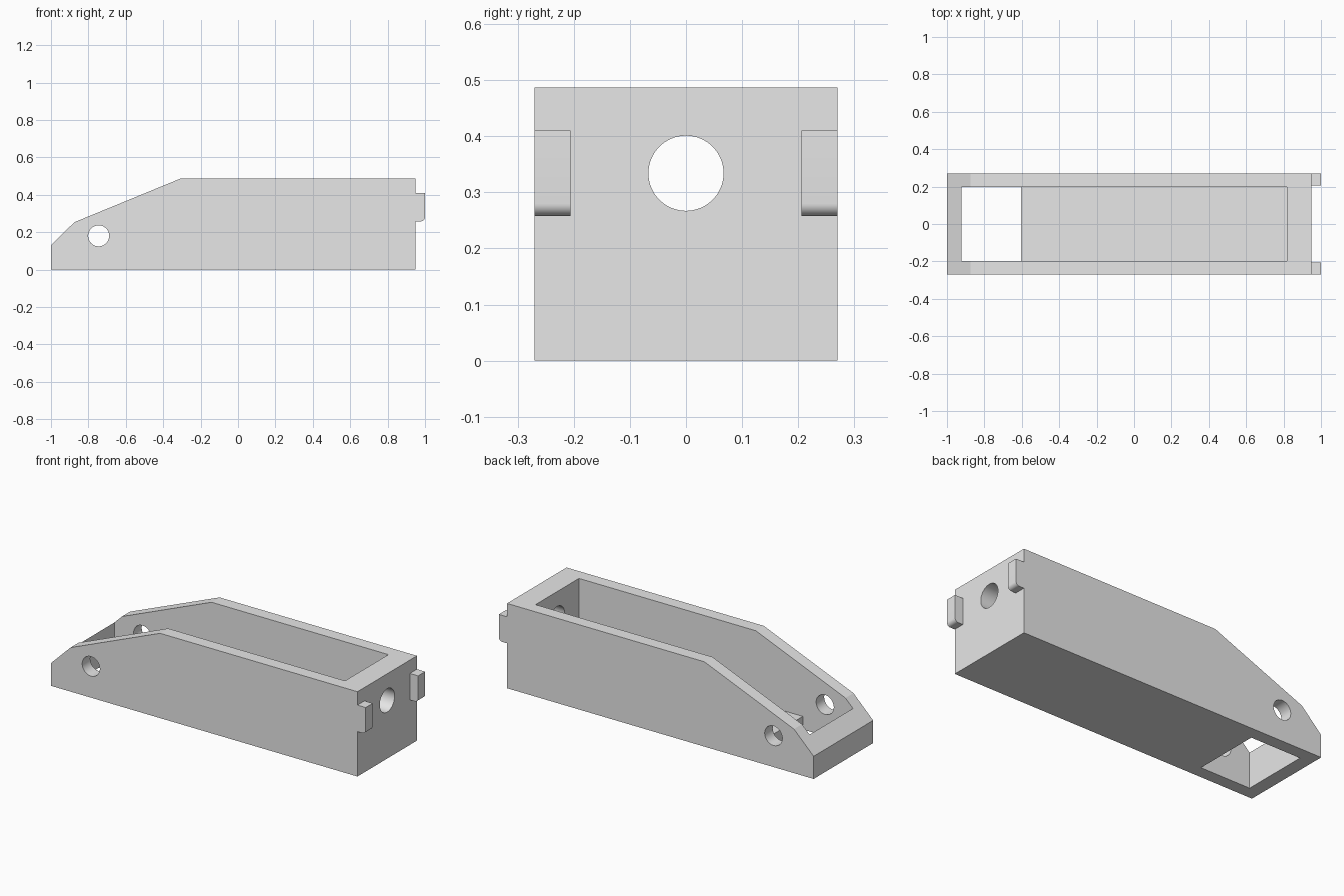
import bpy
import bmesh
from math import sin, cos, pi, radians
from mathutils import Matrix, Vector

cube = bpy.data.objects.get("Cube")
if cube:
    bpy.data.objects.remove(cube, do_unlink=True)

# One plain grey for everything
grey = bpy.data.materials.new("light grey")
grey.use_nodes = True
grey.diffuse_color = (0.8, 0.8, 0.8, 1)
grey.node_tree.nodes["Principled BSDF"].inputs["Base Color"].default_value = (0.8, 0.8, 0.8, 1)

HALF_WIDTH, HEIGHT = 0.27, 0.487
FRONT, BACK = -1.0, 0.948
INNER_HALF, INNER_FRONT, INNER_BACK = 0.197, -0.923, 0.818
FLOOR = 0.075


def add_object(name, bm):
    bmesh.ops.recalc_face_normals(bm, faces=bm.faces)
    mesh = bpy.data.meshes.new(name)
    bm.to_mesh(mesh)
    bm.free()
    mesh.materials.append(grey)
    obj = bpy.data.objects.new(name, mesh)
    bpy.context.collection.objects.link(obj)
    return obj


def extrude_profile(name, points, y0, y1):
    """Extrude an x-z outline from y0 to y1."""
    bm = bmesh.new()
    face = bm.faces.new([bm.verts.new((x, y0, z)) for x, z in points])
    grown = bmesh.ops.extrude_face_region(bm, geom=[face])["geom"]
    verts = [v for v in grown if isinstance(v, bmesh.types.BMVert)]
    bmesh.ops.translate(bm, verts=verts, vec=(0, y1 - y0, 0))
    return add_object(name, bm)


def box(name, x0, x1, half_y, z0, z1):
    outline = [(x0, z0), (x1, z0), (x1, z1), (x0, z1)]
    return extrude_profile(name, outline, -half_y, half_y)


def cylinder(name, centre, radius, length, axis):
    bm = bmesh.new()
    turn = Vector((0, 0, 1)).rotation_difference(Vector(axis)).to_matrix().to_4x4()
    bmesh.ops.create_cone(bm, cap_ends=True, segments=64, radius1=radius, radius2=radius,
                          depth=length, matrix=Matrix.Translation(centre) @ turn)
    return add_object(name, bm)


def cut(obj, cutter):
    """Subtract the cutter, then discard it."""
    cutter.hide_render = True
    mod = obj.modifiers.new("cut", 'BOOLEAN')
    mod.operation = 'DIFFERENCE'
    mod.solver = 'EXACT'
    mod.object = cutter
    bpy.context.view_layer.update()
    graph = bpy.context.evaluated_depsgraph_get()
    mesh = bpy.data.meshes.new_from_object(obj.evaluated_get(graph))
    obj.modifiers.clear()
    obj.data = mesh
    bpy.data.objects.remove(cutter, do_unlink=True)


def smooth(obj):
    bpy.ops.object.select_all(action='DESELECT')
    obj.select_set(True)
    bpy.context.view_layer.objects.active = obj
    bpy.ops.object.shade_smooth_by_angle(angle=radians(20))


# Housing with a two-step sloping nose
outline = [(FRONT, 0), (BACK, 0), (BACK, HEIGHT), (-0.306, HEIGHT), (-0.875, 0.253), (FRONT, 0.13)]
housing = extrude_profile("housing", outline, -HALF_WIDTH, HALF_WIDTH)

# Open tray, floor window, cross hole in the side walls, hole in the end wall
cut(housing, box("tray_cutter", INNER_FRONT, INNER_BACK, INNER_HALF, FLOOR, 1))
cut(housing, box("window_cutter", INNER_FRONT, -0.604, INNER_HALF, -0.1, 0.15))
cut(housing, cylinder("side_hole_cutter", (-0.745, 0, 0.18), 0.056, 1, (0, 1, 0)))
cut(housing, cylinder("end_hole_cutter", (0.88, 0, 0.334), 0.067, 0.4, (1, 0, 0)))
smooth(housing)

# End tabs, rounded on the lower outer edge
R, TIP, LOW, TOP = 0.022, 1.0, 0.258, 0.41
arc = [(TIP - R + R * sin(a), LOW + R - R * cos(a)) for a in (i * pi / 16 for i in range(9))]
tab_outline = [(BACK, LOW)] + arc + [(TIP, TOP), (BACK, TOP)]
for name, side in (("right_tab", -1), ("left_tab", 1)):
    smooth(extrude_profile(name, tab_outline, side * 0.206, side * HALF_WIDTH))
